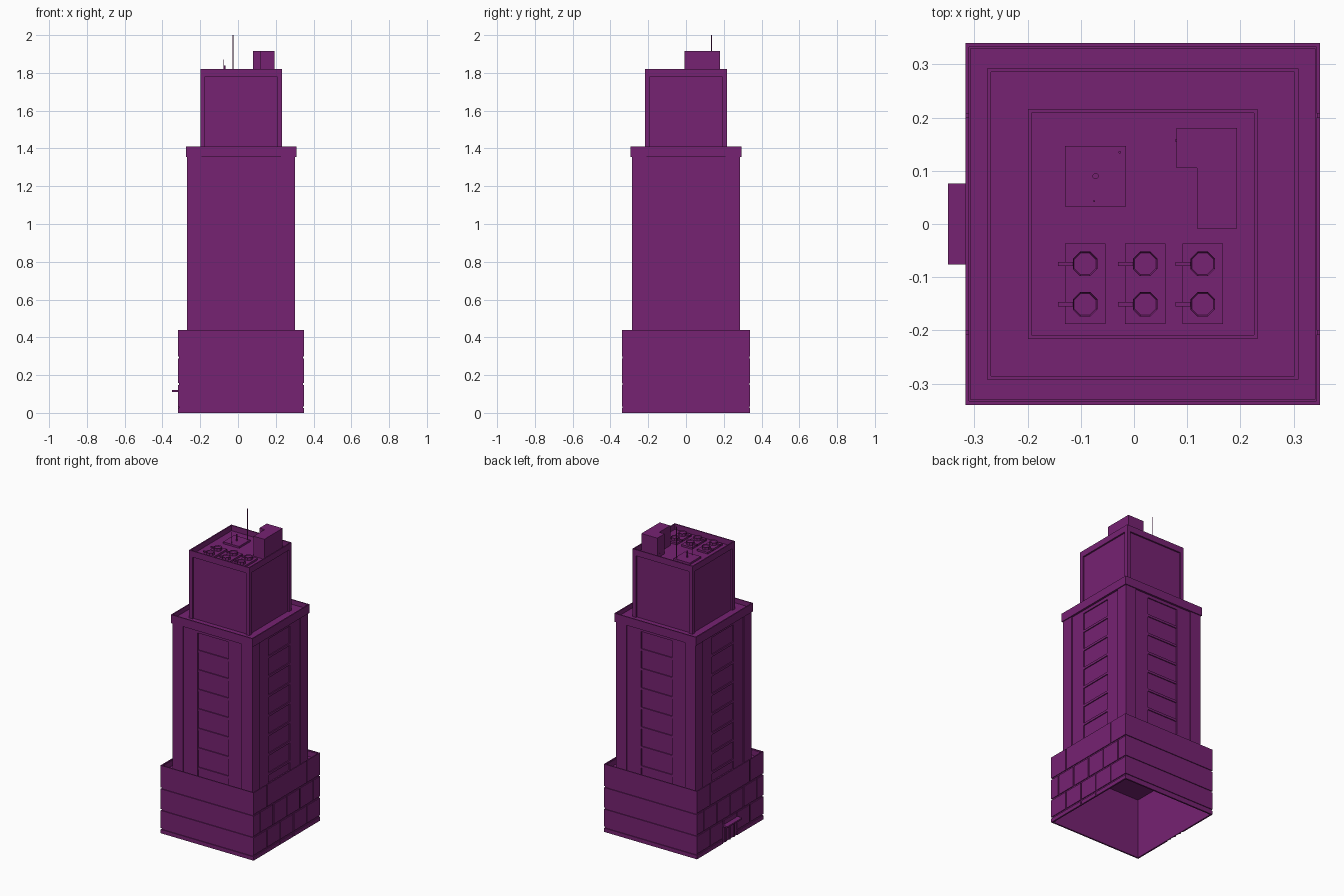
import bpy
import bmesh
import math
from mathutils import Matrix, Vector

cube = bpy.data.objects.get("Cube")
if cube:
    bpy.data.objects.remove(cube)

purple = bpy.data.materials.new("purple")
purple.use_nodes = True
colour = (0.18, 0.016, 0.168, 1)
purple.diffuse_color = colour
purple.node_tree.nodes["Principled BSDF"].inputs["Base Color"].default_value = colour

CX = 0.0165  # building axis; the entrance canopy shifts it off centre


def finish(name, bm):
    mesh = bpy.data.meshes.new(name)
    bm.normal_update()
    bm.to_mesh(mesh)
    bm.free()
    mesh.materials.append(purple)
    obj = bpy.data.objects.new(name, mesh)
    bpy.context.collection.objects.link(obj)
    return obj


def box(bm, x0, x1, y0, y1, z0, z1, turn=0):
    """Box by its limits, turned about the building axis by quarter turns."""
    size = Matrix.Diagonal((x1 - x0, y1 - y0, z1 - z0, 1))
    place = Matrix.Translation(((x0 + x1) / 2, (y0 + y1) / 2, (z0 + z1) / 2))
    spin = Matrix.Translation((CX, 0, 0)) @ Matrix.Rotation(turn * math.pi / 2, 4, "Z")
    bmesh.ops.create_cube(bm, size=1, matrix=spin @ place @ size)


def ring(bm, hx, hy, t, z0, z1):
    """Four thin walls round a rectangle."""
    for s in (-1, 1):
        a, b = sorted((s * hx, s * (hx - t)))
        box(bm, a, b, -hy, hy, z0, z1)
        a, b = sorted((s * hy, s * (hy - t)))
        box(bm, -hx + t, hx - t, a, b, z0, z1)


def drum(bm, x, y, r, z0, z1, sides=8):
    spot = Matrix.Translation((x, y, (z0 + z1) / 2)) @ Matrix.Rotation(math.pi / sides, 4, "Z")
    return bmesh.ops.create_cone(bm, cap_ends=True, segments=sides, radius1=r,
                                 radius2=r, depth=z1 - z0, matrix=spot)["verts"]


# Base: open-bottomed thin walls, with stone courses over a set-back core
HX, HY, T = 0.3335, 0.34, 0.007
BASE_TOP, DECK = 0.44, 0.40
rows = [(0, 0.025), (0.035, 0.148), (0.158, 0.288), (0.298, BASE_TOP)]
bm = bmesh.new()
ring(bm, HX - 0.005, HY - 0.005, 0.005, 0, BASE_TOP - 0.005)
finish("base_wall_core", bm)

bm = bmesh.new()
for i, (z0, z1) in enumerate(rows):
    for s in (-1, 1):
        # plain courses on the front and back
        a, b = sorted((s * HY, s * (HY - T)))
        box(bm, -HX, HX, a, b, z0, z1)
        # staggered blocks on the two sides
        a, b = sorted((s * HX, s * (HX - T)))
        step = 0.136
        joints = [k * step for k in ((-1.5, -0.5, 0.5, 1.5) if i % 2 else (-2, -1, 0, 1, 2))]
        if i == 0:
            joints = [-step / 2, step / 2]
        if i == 3:
            joints = [-1.5 * step, 1.5 * step]
        edges = [-HY + T - 0.004] + joints + [HY - T + 0.004]
        for y0, y1 in zip(edges, edges[1:]):
            doorway = s < 0 and i < 2 and y0 < 0 < y1
            low = 0.115 if doorway else z0
            if low < z1:
                box(bm, a, b, y0 + 0.004, y1 - 0.004, low, z1)
finish("base_stone_courses", bm)

bm = bmesh.new()
box(bm, -HX + T, HX - T, -HY + T, HY - T, DECK - 0.01, DECK)
finish("base_roof", bm)

# Entrance on the right side
bm = bmesh.new()
box(bm, -0.35 - CX, -HX + 0.005, -0.076, 0.076, 0.11, 0.12)
finish("entrance_canopy", bm)
bm = bmesh.new()
for y in (-0.045, 0, 0.045):
    box(bm, -HX, -HX + T, y - 0.005, y + 0.005, 0, 0.112)
finish("entrance_posts", bm)

# Main tower, with four matching faces
HT, TOWER_TOP = 0.2925, 1.41
SHAFT = HT - 0.006
WALL = SHAFT - 0.007
GLASS = WALL - 0.007
CORNICE = TOWER_TOP - 0.055
bm = bmesh.new()
box(bm, -GLASS, GLASS, -GLASS, GLASS, DECK - 0.01, TOWER_TOP - 0.03)
finish("tower_core", bm)

bm_wall, bm_pier, bm_ledge = bmesh.new(), bmesh.new(), bmesh.new()
BAY, PIER, BAY_LOW, BAY_HIGH = 0.11, 0.21, 0.45, 1.335
for turn in range(4):
    for s in (-1, 1):
        a, b = sorted((s * BAY, s * PIER))
        box(bm_wall, a, b, -WALL, -GLASS + 0.01, DECK, CORNICE, turn)
    box(bm_wall, -BAY, BAY, -WALL, -GLASS + 0.01, BAY_HIGH, CORNICE, turn)
    box(bm_pier, PIER, SHAFT, -SHAFT, -PIER, DECK, CORNICE, turn)
    pitch = (BAY_HIGH - BAY_LOW) / 7
    for k in range(7):
        z = BAY_LOW + k * pitch
        box(bm_ledge, -BAY, BAY, -WALL + 0.001, -GLASS + 0.01, z, z + 0.015, turn)
finish("tower_walls", bm_wall)
finish("tower_corner_piers", bm_pier)
finish("tower_window_ledges", bm_ledge)

bm = bmesh.new()
ring(bm, HT, HT, 0.007, CORNICE, TOWER_TOP)
box(bm, -HT + 0.007, HT - 0.007, -HT + 0.007, HT - 0.007, CORNICE, TOWER_TOP - 0.03)
finish("tower_cornice", bm)

# Upper block with a framed panel on each face
HU, TOP, ROOF = 0.216, 1.82, 1.785
PANEL = HU - 0.01
bm = bmesh.new()
box(bm, -PANEL, PANEL, -PANEL, PANEL, TOWER_TOP - 0.04, ROOF)
finish("upper_block", bm)
bm = bmesh.new()
FRAME = HU - 0.025
for turn in range(4):
    box(bm, FRAME, HU, -HU, -FRAME, TOWER_TOP - 0.04, ROOF, turn)
    box(bm, -FRAME, FRAME, -HU, -PANEL + 0.005, ROOF - 0.005, ROOF, turn)
ring(bm, HU, HU, 0.007, ROOF, TOP)
finish("upper_frame_and_parapet", bm)

# L-shaped stair house on the roof
outline = [(0.08, 0.105), (0.118, 0.105), (0.118, -0.008), (0.194, -0.008),
           (0.194, 0.18), (0.08, 0.18)]
bm = bmesh.new()
face = bm.faces.new([bm.verts.new((x, y, ROOF)) for x, y in outline])
top = bmesh.ops.extrude_face_region(bm, geom=[face])["geom"]
bmesh.ops.translate(bm, vec=Vector((0, 0, 1.915 - ROOF)),
                    verts=[v for v in top if isinstance(v, bmesh.types.BMVert)])
bmesh.ops.recalc_face_normals(bm, faces=bm.faces)
box(bm, 0.077 - CX, 0.081 - CX, 0.155, 0.159, ROOF, 1.81)
finish("stair_house", bm)

# Cooling units: pads, eight-sided fans with sunken tops, and side pipes
bm_pad, bm_fan, bm_pipe = bmesh.new(), bmesh.new(), bmesh.new()
for x in (-0.092, 0.021, 0.129):
    box(bm_pad, x - 0.038 - CX, x + 0.038 - CX, -0.188, -0.037, ROOF, ROOF + 0.012)
    for y in (-0.075, -0.151):
        drum(bm_fan, x, y, 0.025, ROOF + 0.01, ROOF + 0.03)
        box(bm_pipe, x - 0.051 - CX, x - 0.02 - CX, y - 0.004, y + 0.004, ROOF + 0.014, ROOF + 0.022)
bm_fan.normal_update()
tops = [f for f in bm_fan.faces if f.normal.z > 0.9]
bmesh.ops.inset_individual(bm_fan, faces=tops, thickness=0.003, depth=-0.006)
finish("cooling_pads", bm_pad)
finish("cooling_fans", bm_fan)
finish("cooling_pipes", bm_pipe)

# Aerials and their platform
bm = bmesh.new()
box(bm, -0.13 - CX, -0.015 - CX, 0.033, 0.147, ROOF, ROOF + 0.012)
finish("aerial_platform", bm)
bm = bmesh.new()
drum(bm, -0.072, 0.09, 0.006, ROOF, 1.84)
drum(bm, -0.075, 0.043, 0.002, ROOF, 1.87, 6)
drum(bm, -0.027, 0.135, 0.0025, ROOF, 2, 6)
finish("aerials", bm)
